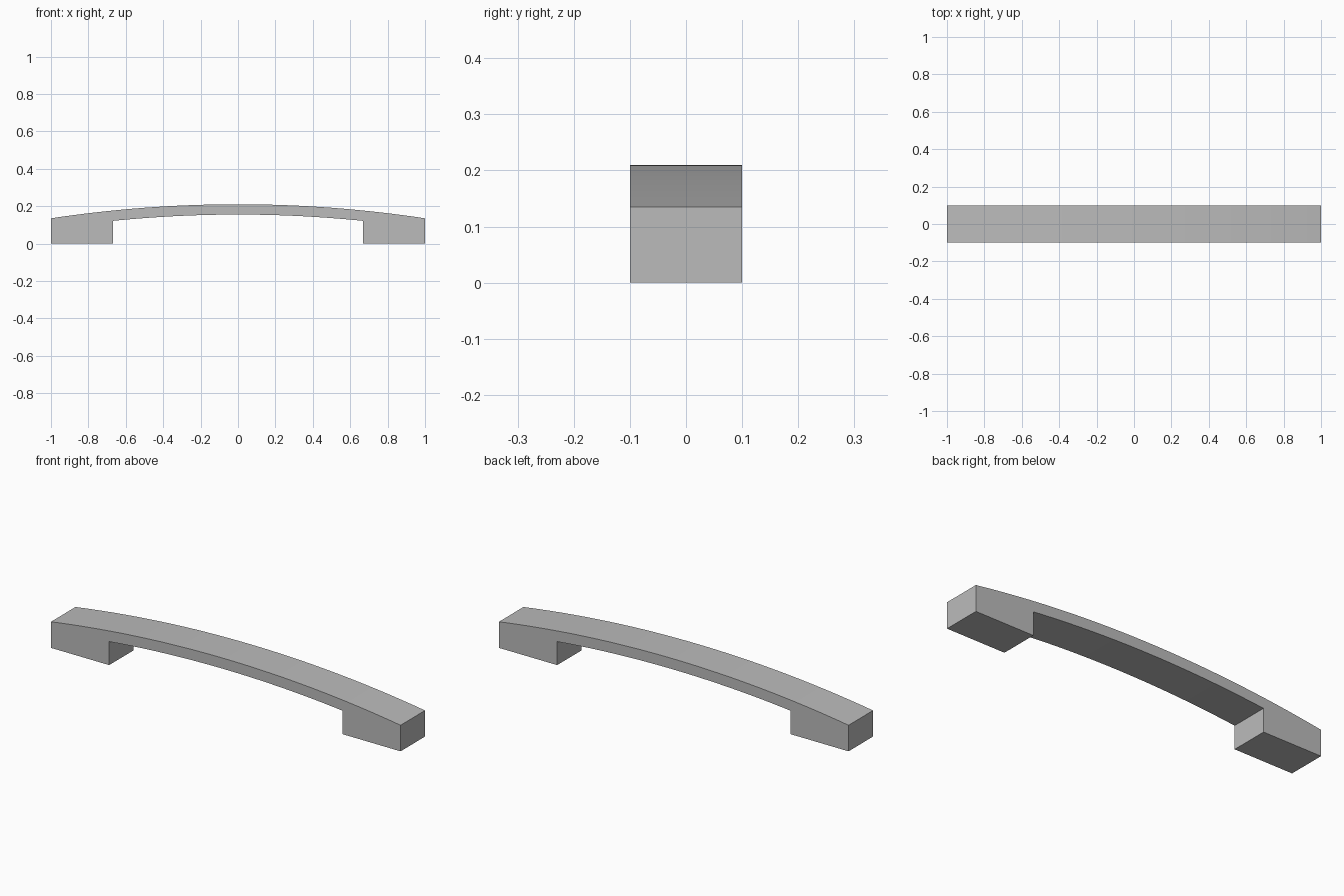
import bpy, bmesh
from math import sqrt

cube = bpy.data.objects.get("Cube")
if cube:
    bpy.data.objects.remove(cube, do_unlink=True)

HALF_LENGTH, HALF_DEPTH = 1.0, 0.1
FOOT_INNER = 0.667      # inner face of each foot
TOP, THICKNESS = 0.21, 0.055
RADIUS = 6.7            # outer radius of the bow
SEGMENTS = 32


def arc(half_span, radius, crown):
    """Points of a shallow arch from -x to +x."""
    points = []
    for i in range(SEGMENTS + 1):
        x = half_span * (2 * i / SEGMENTS - 1)
        points.append((x, crown - radius + sqrt(radius ** 2 - x ** 2)))
    return points


# Side profile: bowed top, right foot, concentric underside, left foot
upper = arc(HALF_LENGTH, RADIUS, TOP)
lower = arc(FOOT_INNER, RADIUS - THICKNESS, TOP - THICKNESS)
profile = (upper + [(HALF_LENGTH, 0), (FOOT_INNER, 0)]
           + lower[::-1] + [(-FOOT_INNER, 0), (-HALF_LENGTH, 0)])

# Extrude the profile through the depth
bm = bmesh.new()
face = bm.faces.new([bm.verts.new((x, -HALF_DEPTH, z)) for x, z in profile])
extruded = bmesh.ops.extrude_face_region(bm, geom=[face])
verts = [g for g in extruded["geom"] if isinstance(g, bmesh.types.BMVert)]
bmesh.ops.translate(bm, verts=verts, vec=(0, 2 * HALF_DEPTH, 0))
bmesh.ops.recalc_face_normals(bm, faces=bm.faces)
mesh = bpy.data.meshes.new("bow_handle")
bm.to_mesh(mesh)
bm.free()

handle = bpy.data.objects.new("bow_handle", mesh)
bpy.context.collection.objects.link(handle)

# Plain grey finish
grey = bpy.data.materials.new("plain_grey")
grey.use_nodes = True
colour = (0.5, 0.5, 0.5, 1)
grey.diffuse_color = colour
grey.node_tree.nodes["Principled BSDF"].inputs["Base Color"].default_value = colour
mesh.materials.append(grey)

# Smooth bow with crisp corners
bpy.ops.object.select_all(action="DESELECT")
handle.select_set(True)
bpy.context.view_layer.objects.active = handle
bpy.ops.object.shade_smooth_by_angle()
